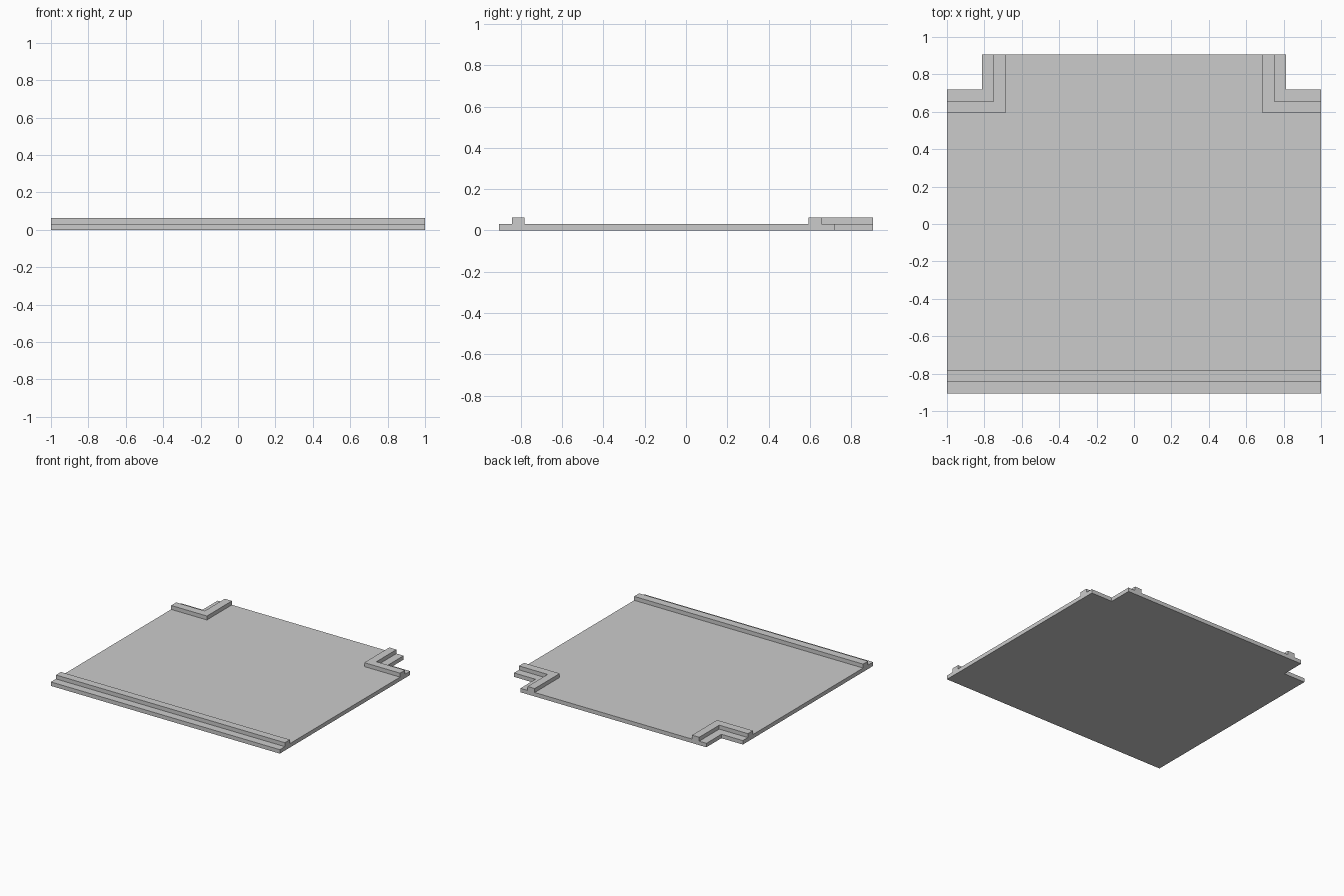
import bpy, bmesh

if "Cube" in bpy.data.objects:
    bpy.data.objects.remove(bpy.data.objects["Cube"])

U = 1 / 32  # module size: every dimension is a multiple of this


def prism(name, outline, z0, z1):
    """Extrude a flat outline (in modules) from z0 to z1."""
    bm = bmesh.new()
    face = bm.faces.new([bm.verts.new((x * U, y * U, z0 * U)) for x, y in outline])
    top = bmesh.ops.extrude_face_region(bm, geom=[face])
    verts = [v for v in top["geom"] if isinstance(v, bmesh.types.BMVert)]
    bmesh.ops.translate(bm, verts=verts, vec=(0, 0, (z1 - z0) * U))
    bmesh.ops.recalc_face_normals(bm, faces=bm.faces)
    mesh = bpy.data.meshes.new(name)
    bm.to_mesh(mesh)
    bm.free()
    obj = bpy.data.objects.new(name, mesh)
    bpy.context.collection.objects.link(obj)
    return obj


# Base plate with notched back corners
right_half = [(32, -29), (32, 23), (26, 23), (26, 29)]
left_half = [(-x, y) for x, y in reversed(right_half)]
prism("base_plate", right_half + left_half, 0, 1)

# Raised rail along the front
prism("front_rail", [(-32, -27), (32, -27), (32, -25), (-32, -25)], 1, 2)

# L-shaped rails around the notches
corner = [(22, 19), (32, 19), (32, 21), (24, 21), (24, 29), (22, 29)]
for side, s in (("right", 1), ("left", -1)):
    prism(f"corner_rail_{side}", [(s * x, y) for x, y in corner], 1, 2)
